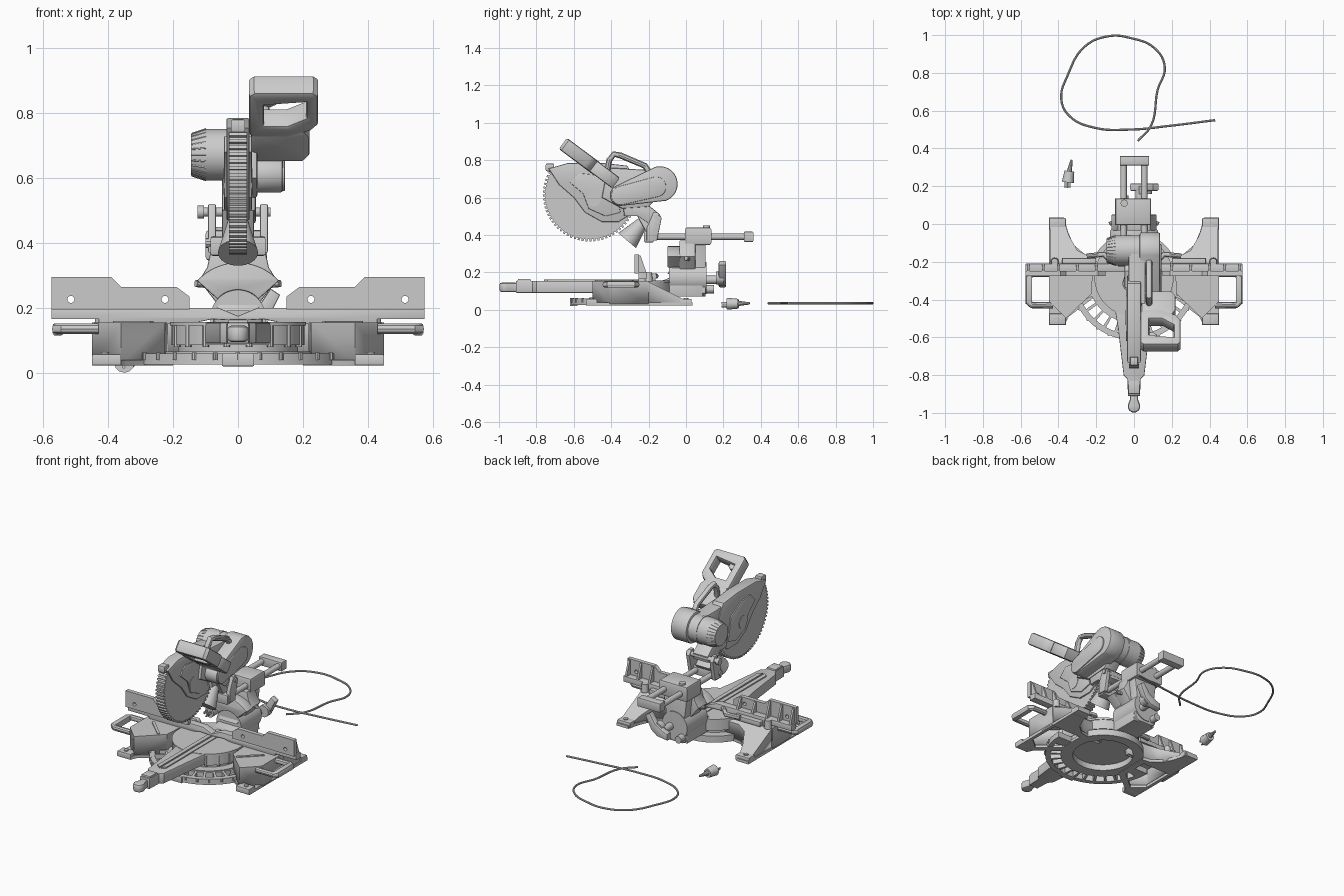
import bpy, bmesh, math
from math import cos, sin, pi, radians
from mathutils import Matrix, Vector

if "Cube" in bpy.data.objects:
    bpy.data.objects.remove(bpy.data.objects["Cube"])

AX = {'x': ((0, 1, 0), (0, 0, 1), (1, 0, 0)), 'y': ((1, 0, 0), (0, 0, 1), (0, -1, 0)),
      'z': ((1, 0, 0), (0, 1, 0), (0, 0, 1))}

def finish(ob, angle=35):
    bm = bmesh.new()
    bm.from_mesh(ob.data)
    bmesh.ops.remove_doubles(bm, verts=bm.verts, dist=1e-5)
    bmesh.ops.recalc_face_normals(bm, faces=bm.faces)
    bm.to_mesh(ob.data)
    bm.free()
    bpy.context.view_layer.objects.active = ob
    ob.select_set(True)
    bpy.ops.object.shade_smooth_by_angle(angle=radians(angle))
    ob.select_set(False)
    return ob

def curve_object(name, cu, mat=Matrix()):
    ob = bpy.data.objects.new(name, cu)
    bpy.context.collection.objects.link(ob)
    ob.matrix_world = mat
    bpy.context.view_layer.objects.active = ob
    ob.select_set(True)
    bpy.ops.object.convert(target='MESH')
    ob = bpy.context.object
    ob.select_set(False)
    ob.name = name
    return finish(ob)

def slab(name, loops, axis, a, b, bevel=0.0, mat=None):
    """Extrude 2D outlines (first is outer, others holes) along an axis."""
    if not isinstance(loops[0], list):
        loops = [loops]
    cu = bpy.data.curves.new(name, 'CURVE')
    cu.dimensions, cu.fill_mode = '2D', 'BOTH'
    cu.extrude, cu.bevel_depth, cu.offset = abs(b - a) / 2 - bevel, bevel, -bevel
    cu.bevel_resolution = 1
    for lp in loops:
        s = cu.splines.new('POLY')
        s.points.add(len(lp) - 1)
        for p, q in zip(s.points, lp):
            p.co = (q[0], q[1], 0, 1)
        s.use_cyclic_u = True
    if mat is None:
        mat = Matrix(AX[axis]).transposed().to_4x4()
        mat.translation['xyz'.index(axis)] = (a + b) / 2
    return curve_object(name, cu, mat)

def box(name, lo, hi, bevel=0.0):
    return slab(name, [(lo[0], lo[1]), (hi[0], lo[1]), (hi[0], hi[1]), (lo[0], hi[1])], 'z', lo[2], hi[2], bevel)

def cyl(name, p, q, r, r2=None, n=32):
    p, q = Vector(p), Vector(q)
    me = bpy.data.meshes.new(name)
    bm = bmesh.new()
    m = Matrix.Translation((p + q) / 2) @ (q - p).to_track_quat('Z', 'Y').to_matrix().to_4x4()
    bmesh.ops.create_cone(bm, cap_ends=True, segments=n, radius1=r, radius2=r if r2 is None else r2,
                          depth=(q - p).length, matrix=m)
    bm.to_mesh(me)
    bm.free()
    ob = bpy.data.objects.new(name, me)
    bpy.context.collection.objects.link(ob)
    return finish(ob)

def tube(name, pts, r, smooth=False, res=3):
    cu = bpy.data.curves.new(name, 'CURVE')
    cu.dimensions, cu.bevel_depth, cu.bevel_resolution, cu.use_fill_caps = '3D', r, res, True
    if smooth:
        s = cu.splines.new('BEZIER')
        s.bezier_points.add(len(pts) - 1)
        for b, p in zip(s.bezier_points, pts):
            b.co, b.handle_left_type, b.handle_right_type = p, 'AUTO', 'AUTO'
        s.resolution_u = 6
    else:
        s = cu.splines.new('POLY')
        s.points.add(len(pts) - 1)
        for b, p in zip(s.points, pts):
            b.co = (*p, 1)
    return curve_object(name, cu)

def arc(cx, cy, r, a0, a1, n):
    return [(cx + r * cos(radians(a0 + (a1 - a0) * i / n)), cy + r * sin(radians(a0 + (a1 - a0) * i / n)))
            for i in range(n + 1)]

def shell(name, pts, zb, top):
    """Hollow casting: walls and top only, top height given as a function of y."""
    me = bpy.data.meshes.new(name)
    n = len(pts)
    me.from_pydata([(x, y, zb) for x, y in pts] + [(x, y, top(y)) for x, y in pts], [],
                   [(i, (i + 1) % n, n + (i + 1) % n, n + i) for i in range(n)] + [tuple(range(n, 2 * n))])
    ob = bpy.data.objects.new(name, me)
    bpy.context.collection.objects.link(ob)
    finish(ob)
    so = ob.modifiers.new('wall', 'SOLIDIFY')
    so.thickness, so.offset = 0.01, -1
    return ob

CY = -0.28  # turntable centre

# Base: hub ring, slotted miter scale arc, wings, feet
slab('base_hub_ring', [arc(0, CY, .235, 0, 360, 56)[:-1], arc(0, CY, .175, 0, 360, 56)[:-1]], 'z', .025, .065)
slots = [arc(0, CY, .305, a, a + 9, 3) + arc(0, CY, .245, a + 9, a, 3) for a in range(193, 340, 12)]
slab('miter_scale_arc', [arc(0, CY, .335, 180, 360, 40) + arc(0, CY, .225, 360, 180, 40)] + slots, 'z', .025, .06)
box('base_front_lip', (-.05, -.62, .02), (.05, -.58, .06), .004)
for i in range(13):
    a = radians(199 + i * 11.8)
    c = (.334 * cos(a), CY + .334 * sin(a))
    cyl('miter_detent', (*c, .04), (*c, .062), .007, n=8)
for s, side in ((1, 'right'), (-1, 'left')):
    M = lambda pts: [(s * x, y) for x, y in pts]
    shell(side + '_wing', M([(.45, -.2), (.45, -.41), (.36, -.5), (.225, -.37), (.215, -.2)]), .03, lambda y: .155)
    shell(side + '_rear_leg', M([(.445, -.2), (.445, .02), (.37, .02), (.345, -.06), (.3, -.14), (.24, -.17), (.1, -.17), (.1, -.2)]),
          .028, lambda y: .15 - (y + .2) * .5)
    slab(side + '_base_plate', [M([(.45, .035), (.45, -.53), (.365, -.53), (.345, -.49), (.2, -.38), (.2, -.17),
         (.26, -.16), (.32, -.11), (.35, -.04), (.37, .035)]),
         M([(.43, -.2), (.43, -.4), (.36, -.46), (.24, -.36), (.24, -.2)])], 'z', .022, .04)
    for y in (.0, -.505):
        box(side + '_foot_pad', (s * .405 - .045, y - .03, .022), (s * .405 + .045, y + .03, .058), .006)
        cyl(side + '_foot_bolt', (s * .41, y, .055), (s * .41, y, .064), .013, n=12)
    # raised ribs on wing
    slab(side + '_wing_rib', M([(.37, -.28), (.385, -.29), (.27, -.40), (.26, -.39)]), 'z', .15, .16)
    # side extension handle
    tube(side + '_extension_handle', [(s * x, y, .135) for x, y in
         ((.43, -.265), (.54, -.265), (.558, -.28), (.558, -.415), (.54, -.43), (.43, -.43))], .017)
    box(side + '_extension_grip', (s * .555 - .016, -.42, .115), (s * .555 + .016, -.275, .152), .006)

# Turntable with arm, kerf plate and grip
cyl('turntable_lower', (0, CY, .062), (0, CY, .09), .185, n=56)
cyl('turntable_drum', (0, CY, .085), (0, CY, .15), .205, n=56)
cyl('turntable_top', (0, CY, .145), (0, CY, .157), .21, n=56)
for i in range(8):
    a = radians(200 + i * 20)
    cyl('turntable_rib', (.2 * cos(a), CY + .2 * sin(a), .08), (.2 * cos(a), CY + .2 * sin(a), .148), .01, n=8)
slab('turntable_arm', [(-.11, -.4), (-.085, -.55), (-.055, -.8), (-.035, -.82), (-.032, -.91), (.032, -.91), (.035, -.82),
     (.055, -.8), (.085, -.55), (.11, -.4)], 'z', .09, .155, .005)
for s in (1, -1):
    slab('kerf_plate', [(s * .005, -.16), (s * .03, -.16), (s * .03, -.74), (s * .005, -.76)], 'z', .15, .162)
box('arm_latch', (-.03, -.9, .14), (.03, -.83, .165), .006)
slab('arm_grip', [(-.02, -.9), (.02, -.9), (.022, -.93)] + arc(0, -.965, .033, 10, -190, 12) + [(-.022, -.93)],
     'z', .095, .145, .012)
slab('turntable_rear_arm', [(-.25, .07), (.09, .07), (.09, .2), (-.02, .2), (-.12, .158), (-.25, .15)], 'x', -.075, .075, .006)

# Fence
slab('lower_fence', [(-.575, .165), (-.43, .165), (-.43, .15), (-.15, .15), (-.08, .165), (0, .16), (.08, .165), (.15, .15),
     (.43, .15), (.43, .165), (.575, .165), (.575, .2), (.06, .2), (0, .175), (-.06, .2), (-.575, .2)], 'y', -.255, -.21, .003)
for s, side in ((1, 'right'), (-1, 'left')):
    slab(side + '_upper_fence', [[(s * x, z) for x, z in ((.575, .195), (.575, .295), (.39, .295), (.36, .265), (.19, .265), (.15, .235), (.15, .195))],
         arc(s * .515, .226, .011, 0, 360, 12)[:-1], arc(s * .225, .226, .011, 0, 360, 12)[:-1]], 'y', -.275, -.25)
    for x in (.2, .3, .4, .48, .56):
        h = .26 if x < .38 else .29
        slab(side + '_fence_gusset', [(-.252, .19), (-.252, h), (-.243, h), (-.212, .2), (-.212, .19)], 'x', s * x - .006, s * x + .006)
    box(side + '_fence_mount', (s * .29 - .09, -.22, .15), (s * .29 + .09, -.18, .18), .005)
    cyl(side + '_fence_knob', (s * .42, -.2, .15), (s * .42, -.2, .2), .022, .018, 12)
    tube(side + '_fence_bracket', [(s * .1, -.22, .18), (s * .16, -.16, .18), (s * .25, -.17, .18)], .014)

# Bevel trunnion, post and slide rails
slab('trunnion_arc', arc(0, .17, .17, 42, 138, 18) + arc(0, .17, .085, 138, 42, 12), 'y', -.1, -.03, .005)
slab('trunnion_neck', [(-.12, .285), (-.055, .2), (.055, .2), (.12, .285), (.095, .325), (.085, .37), (-.085, .37), (-.095, .325)],
     'y', -.035, .05, .005)
cyl('trunnion_pivot', (0, -.09, .17), (0, .11, .17), .085, n=40)
slab('trunnion_link', [(-.1, .19), (-.03, .19), (.05, .36), (-.01, .36)], 'x', -.065, .065, .006)
slab('bevel_post', [(-.08, .36), (-.06, .2), (-.075, .09), (-.05, .07), (.05, .07), (.075, .09), (.06, .2), (.08, .36)], 'y', .035, .105, .005)
box('slide_carrier', (-.1, -.005, .345), (.09, .135, .44), .012)
for s in (1, -1):
    cyl('slide_rail', (s * .055, -.21, .39), (s * .055, .34, .39), .017, n=24)
    cyl('bevel_stop_bolt', (s * .07, .03, .27), (s * .13, .0, .275), .011, n=10)
    slab('hinge_cheek', [(-.21, .37), (-.155, .37), (-.13, .49), (-.15, .52), (-.175, .52), (-.21, .44)],
         'x', s * .08 - .012, s * .08 + .012, .004)
box('rail_end_cap', (-.075, .31, .362), (.08, .36, .418), .006)
box('rail_front_block', (-.085, -.225, .36), (.085, -.172, .42), .008)
cyl('rail_lock_knob', (-.052, .11, .43), (-.052, .11, .45), .019, n=16)
cyl('bevel_lock_shaft', (.03, .1, .16), (.03, .18, .16), .022, n=20)
cyl('bevel_lock_hub', (.06, .16, .17), (.06, .2, .17), .035, n=20)
slab('bevel_lock_lever', [(-.02, .12), (.05, .13), (.09, .16), (.13, .24), (.1, .26), (.06, .2), (.01, .17), (-.02, .16)], 'y', .175, .215, .007)
cyl('bevel_stop_knob', (-.05, .1, .11), (-.05, .15, .11), .022, n=12)

# Head hinge and dust chute
cyl('hinge_pin', (-.12, -.155, .495), (.1, -.155, .495), .014, n=16)
cyl('hinge_knob', (-.125, -.155, .495), (-.105, -.155, .495), .02, n=16)
slab('head_link', [(-.34, .58), (-.25, .6), (-.14, .51), (-.15, .47), (-.2, .46), (-.26, .5), (-.33, .5)], 'x', -.05, .055, .008)
cyl('head_stop_bolt', (-.1, -.2, .4), (-.06, -.2, .4), .015, n=10)
slab('hinge_lower_link', [(-.26, .5), (-.23, .5), (-.16, .43), (-.18, .4), (-.21, .41)], 'x', -.05, .05, .005)
cyl('dust_chute', (0, -.315, .37), (0, -.23, .47), .062, .03, 20)

# Blade and toothed guard disc, truncated under the handle, plus upper housing
BY, BZ, R, TOP = -.515, .615, .25, .765
teeth = []
for i in range(72):
    for da, rr in ((0, R), (2.4, R), (2.6, R - .012), (4.8, R - .012)):
        a = radians(90 + i * 5 + da)
        if BZ + rr * sin(a) < TOP:
            teeth.append((BY + rr * cos(a), BZ + rr * sin(a)))
slab('blade_with_guard', teeth, 'x', -.027, .027)
slab('upper_blade_guard', arc(BY, BZ, .253, 15, 38, 6) + [(-.45, .785), (-.63, .785), (-.735, .755)]
     + [(-.68, .67), (-.6, .6), (-.54, .52), (-.45, .47), (-.36, .47), (-.28, .52)], 'x', -.036, .036, .006)
slab('guard_side_plate', [(-.62, .68), (-.57, .73), (-.47, .72), (-.38, .66), (-.35, .52), (-.43, .5), (-.52, .54), (-.55, .62)], 'x', -.043, .043, .004)
cyl('arbor_cap', (-.045, BY + .02, .59), (.045, BY + .02, .59), .04, n=24)
box('guard_front_tip', (-.022, -.75, .74), (.022, -.705, .782), .008)

# Motor and belt cover
MY, MZ = -.14, .672
cyl('motor_body', (-.1, MY, MZ), (.04, MY, MZ), .08, n=40)
cyl('motor_end_cap', (-.145, MY, MZ), (-.1, MY, MZ), .064, .08, 40)
for i in range(24):
    a = i * pi / 12
    cyl('motor_vent_rib', (-.143, MY + .064 * cos(a), MZ + .064 * sin(a)), (-.098, MY + .079 * cos(a), MZ + .079 * sin(a)), .003, n=6)
cyl('motor_band', (-.03, MY, MZ), (-.015, MY, MZ), .083, n=40)
slab('gear_housing', arc(MY, MZ, .095, -70, 105, 20) + arc(-.35, .612, .057, 105, 285, 14), 'x', .03, .138, .008)
slab('belt_cover', arc(MY - .02, MZ - .015, .054, -75, 105, 14) + arc(-.35, .61, .05, 105, 285, 14), 'x', .12, .145, .004)
slab('motor_mount', [(-.45, .6), (-.42, .76), (-.25, .75), (-.14, .75), (-.1, .65), (-.2, .55), (-.34, .54)], 'x', -.03, .06, .008)

# Carry handle on top of the head
tube('carry_handle', [(.08, y, z) for y, z in ((-.43, .70), (-.41, .80), (-.385, .832), (-.35, .825), (-.22, .77), (-.2, .74), (-.2, .68))], .017)

# Tilted D-shaped operating handle
d = Vector((0, .295, -.22)).normalized()
ux = Vector((1, 0, 0))
m = Matrix((ux, d, ux.cross(d))).transposed().to_4x4()
m.translation = (0, -.658, .889)
slab('operating_handle', [[(.05, 0), (.232, 0), (.247, .015), (.247, .165), (.225, .195), (.205, .205), (.15, .23), (.05, .23), (.034, .215), (.034, .015)],
     [(.08, .065), (.21, .05), (.21, .13), (.15, .17), (.08, .17)]], 'z', -.037, .037, .012, m)
slab('handle_trigger', [(.08, .05), (.115, .05), (.12, .08), (.1, .095), (.08, .09)], 'z', -.02, .02, .005, m)
slab('handle_stem', [(.04, .21), (.2, .195), (.22, .23), (.22, .325), (.2, .355), (.04, .355)], 'z', -.035, .035, .01, m)

# Power cord and plug lying on the ground
tube('power_cord', [(x, y, .035) for x, y in ((.02, .44), (.09, .52), (.125, .71), (.163, .83), (.11, .93), (-.02, .985), (-.13, .995),
     (-.26, .94), (-.35, .79), (-.385, .66), (-.34, .57), (-.21, .51), (-.02, .5), (.19, .52), (.43, .55))], .006, True, 2)
cyl('plug_body', (-.35, .22, .032), (-.342, .28, .032), .032, .026, 12)
cyl('plug_neck', (-.342, .28, .034), (-.33, .34, .034), .014, .006, 10)
for s in (1, -1):
    box('plug_prong', (-.352 + s * .014 - .003, .19, .028), (-.352 + s * .014 + .003, .225, .042))
cyl('plug_ground_pin', (-.352, .19, .018), (-.352, .225, .018), .005, n=8)
